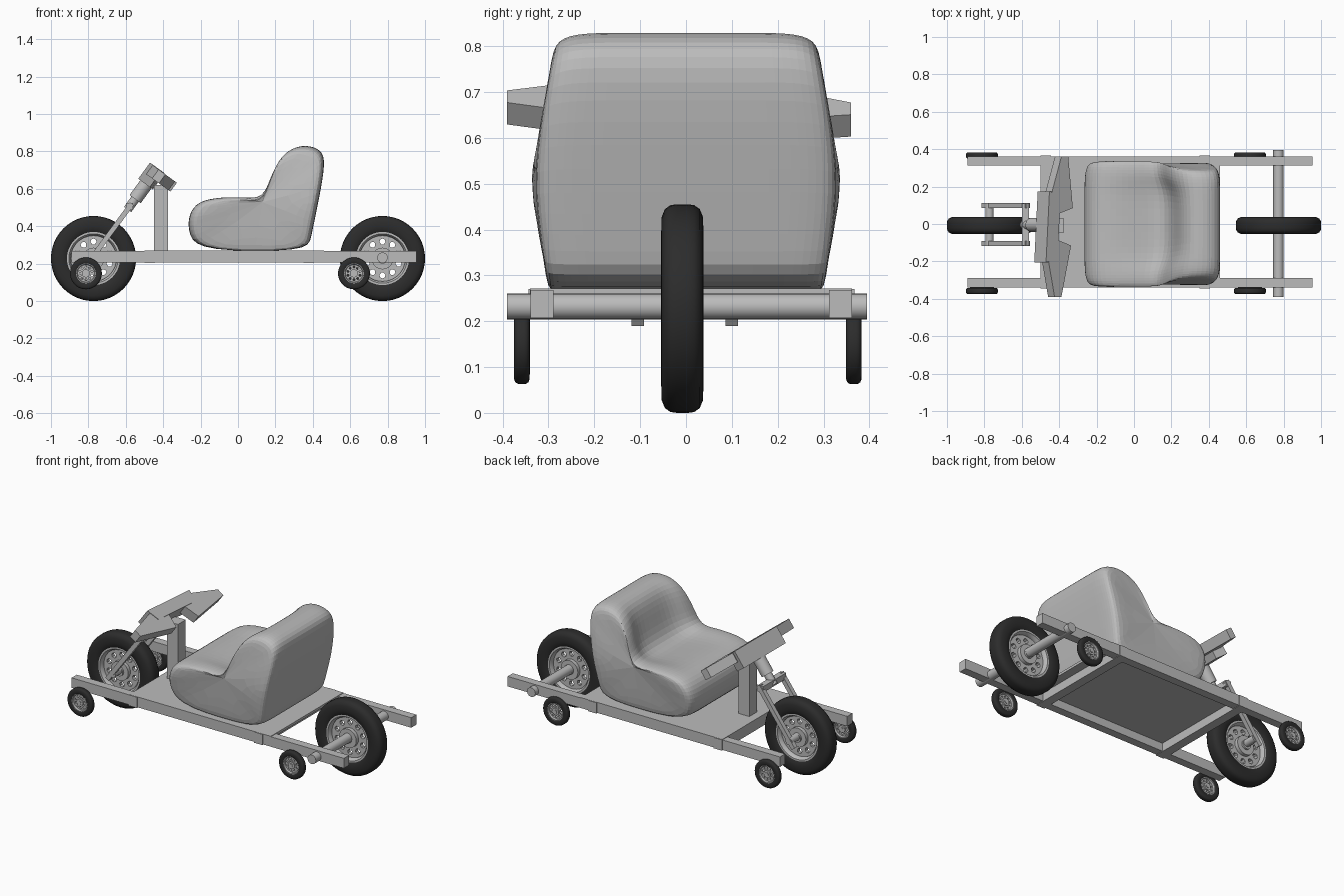
import bpy, bmesh, math
from mathutils import Vector, Matrix

if "Cube" in bpy.data.objects:
    bpy.data.objects.remove(bpy.data.objects["Cube"])

def material(name, v):
    m = bpy.data.materials.new(name)
    m.diffuse_color = (v, v, v, 1)
    m.use_nodes = True
    m.node_tree.nodes["Principled BSDF"].inputs["Base Color"].default_value = m.diffuse_color
    return m

GREY = material("mid grey", 0.5)
RUBBER = material("dark rubber", 0.025)

def finish(bm, name, mat=GREY, smooth=False):
    bmesh.ops.recalc_face_normals(bm, faces=bm.faces[:])
    me = bpy.data.meshes.new(name)
    bm.to_mesh(me)
    bm.free()
    me.materials.append(mat)
    ob = bpy.data.objects.new(name, me)
    bpy.context.collection.objects.link(ob)
    if smooth:
        bpy.ops.object.select_all(action='DESELECT')
        ob.select_set(True)
        bpy.context.view_layer.objects.active = ob
        bpy.ops.object.shade_smooth_by_angle(angle=math.radians(35))
    return ob

def box(name, x, y, z):
    bm = bmesh.new()
    size = Vector((x[1] - x[0], y[1] - y[0], z[1] - z[0]))
    mid = Vector((x[0] + x[1], y[0] + y[1], z[0] + z[1])) / 2
    bmesh.ops.create_cube(bm, size=1, matrix=Matrix.Translation(mid) @ Matrix.Diagonal(size).to_4x4())
    return finish(bm, name)

def rod(name, p, q, r, sides=24):
    """Round bar between two points; four sides give a square bar."""
    p, q = Vector(p), Vector(q)
    mat = Matrix.Translation((p + q) / 2) @ (q - p).to_track_quat('Z', 'Y').to_matrix().to_4x4()
    if sides == 4:
        mat = mat @ Matrix.Rotation(math.pi / 4, 4, 'Z')
    bm = bmesh.new()
    bmesh.ops.create_cone(bm, cap_ends=True, segments=sides, radius1=r, radius2=r,
                          depth=(q - p).length, matrix=mat)
    return finish(bm, name, smooth=sides > 4)

def lathe(name, profile, centre, mat, steps=48):
    """Spin a closed (radius, y) profile about the y axis."""
    bm = bmesh.new()
    rings = []
    for i in range(steps):
        a = 2 * math.pi * i / steps
        rings.append([bm.verts.new(Vector((r * math.cos(a), y, r * math.sin(a))) + centre)
                      for r, y in profile])
    n = len(profile)
    for i in range(steps):
        a, b = rings[i], rings[(i + 1) % steps]
        for j in range(n):
            k = (j + 1) % n
            bm.faces.new((a[j], a[k], b[k], b[j]))
    return finish(bm, name, mat, True)

def holed_disc(name, centre, r0, r1, hole, thick, count=10):
    """Wheel disc with a ring of round holes."""
    bm = bmesh.new()
    rm = (r0 + r1) / 2
    for s in range(count):
        a0, am, a1 = [2 * math.pi * (s + f) / count for f in (0, 0.5, 1)]
        edge = [(r0, a0), (r0, am), (r0, a1), (rm, a1), (r1, a1), (r1, am), (r1, a0), (rm, a0)]
        mid = Vector((rm * math.cos(am), 0, rm * math.sin(am)))
        outer = [Vector((r * math.cos(a), 0, r * math.sin(a))) for r, a in edge]
        inner = [mid + (p - mid).normalized() * hole for p in outer]
        vo = [bm.verts.new(p + centre) for p in outer]
        vi = [bm.verts.new(p + centre) for p in inner]
        for j in range(8):
            k = (j + 1) % 8
            bm.faces.new((vo[j], vo[k], vi[k], vi[j]))
    bmesh.ops.remove_doubles(bm, verts=bm.verts[:], dist=1e-5)
    ob = finish(bm, name)
    mod = ob.modifiers.new("thickness", 'SOLIDIFY')
    mod.thickness, mod.offset = thick, 0

def wheel(name, x, y, z, s=1.0):
    c = Vector((x, y, z))
    half = [(0.137, 0.034), (0.147, 0.042), (0.17, 0.046), (0.2, 0.045), (0.217, 0.038), (0.2255, 0.026), (0.2275, 0.012)]
    tyre = half + [(r, -w) for r, w in reversed(half)]
    lathe(name + "_tyre", [(r * s, w * s) for r, w in tyre], c, RUBBER)
    rim = [(0.142, 0.038), (0.132, 0.038), (0.122, 0.022), (0.122, -0.022), (0.132, -0.038), (0.142, -0.038)]
    lathe(name + "_rim", [(r * s, w * s) for r, w in rim], c, GREY)
    holed_disc(name + "_disc", c, 0.055 * s, 0.126 * s, 0.016 * s, 0.024 * s)
    hub = Vector((0, 0.034 * s, 0))
    rod(name + "_hub", c - hub, c + hub, 0.058 * s)
    rod(name + "_hub_cap", c - hub * 1.3, c + hub * 1.3, 0.028 * s)

# Main and stabiliser wheels
wheel("front_wheel", -0.7725, -0.008, 0.2275)
wheel("rear_wheel", 0.7725, -0.008, 0.2275)
for end, x in (("front", -0.813), ("rear", 0.62)):
    for side, y in (("left", -0.358), ("right", 0.366)):
        wheel(f"{end}_{side}_stabiliser", x, y, 0.148, 0.374)

# Chassis rails, cross bars, floor and rear axle
for side, y in (("left", -0.314), ("right", 0.337)):
    box(side + "_rail", (-0.89, 0.955), (y - 0.025, y + 0.025), (0.207, 0.268))
for end, x in (("front", -0.5), ("rear", 0.35)):
    box(end + "_cross_bar", (x, x + 0.056), (-0.344, 0.367), (0.204, 0.27))
box("floor", (-0.5, 0.46), (-0.34, 0.362), (0.256, 0.271))
rod("rear_axle", (0.7725, -0.39, 0.232), (0.7725, 0.395, 0.232), 0.028)

# Steering post, fork and column
box("steering_post", (-0.45, -0.375), (-0.045, 0.03), (0.26, 0.62))
for side, y in (("left", -0.105), ("right", 0.1)):
    rod(side + "_fork_leg", (-0.805, y, 0.198), (-0.568, y, 0.52), 0.019, 4)
rod("front_axle", (-0.7725, -0.115, 0.235), (-0.7725, 0.11, 0.235), 0.022)
rod("fork_bridge", (-0.58, -0.115, 0.505), (-0.58, 0.11, 0.505), 0.026, 4)
rod("lower_column", (-0.59, -0.005, 0.49), (-0.5, -0.005, 0.615), 0.024)
rod("upper_column", (-0.55, -0.005, 0.545), (-0.47, -0.005, 0.655), 0.037)

# Handlebar yoke: outlines lie in a plane square to the column
ORIGIN, ACROSS, ALONG = Vector((-0.524, -0.015, 0.647)), Vector((0.81, 0, -0.587)), Vector((0.587, 0, 0.81))

def yoke_part(name, outline, v0, v1):
    bm = bmesh.new()
    def ring(v):
        return [bm.verts.new(ORIGIN + ACROSS * (u + 0.06 * y) + ALONG * v + Vector((0, y, 0)))
                for u, y in outline]
    low, high = ring(v0), ring(v1)
    bm.faces.new(low)
    bm.faces.new(high)
    for j in range(len(low)):
        k = (j + 1) % len(low)
        bm.faces.new((low[j], low[k], high[k], high[j]))
    finish(bm, name)

yoke_part("handlebar_centre", [(0.0, -0.19), (0.0, 0.19), (0.075, 0.17), (0.075, -0.17)], 0, 0.107)
for side, s in (("left", -1), ("right", 1)):
    yoke_part(side + "_handlebar_arm", [(0.02, 0.19 * s), (0.07, 0.375 * s), (0.115, 0.375 * s),
                                        (0.162, 0.1 * s), (0.07, 0.07 * s)], 0.045, 0.104)

# Padded bucket seat: side profile lofted across y, hollowed in the middle
profile = [(-0.2, 0.265), (-0.265, 0.35), (-0.268, 0.46), (-0.215, 0.535), (-0.1, 0.558), (0.03, 0.558),
           (0.135, 0.55), (0.175, 0.67), (0.235, 0.795), (0.34, 0.84), (0.445, 0.815), (0.47, 0.745),
           (0.43, 0.53), (0.388, 0.33), (0.375, 0.265)]
hollow = {4: (0, -0.01), 5: (0.01, -0.025), 6: (0.045, -0.03), 7: (0.05, 0), 8: (0.025, 0)}

def half_width(z):
    return 0.308 + (z - 0.265) * 0.18 if z < 0.5 else 0.35 - (z - 0.5) * 0.16

bm = bmesh.new()
sections = []
for t in (-1, -0.95, -0.75, -0.5, 0, 0.5, 0.75, 0.95, 1):
    shrink = {1: 0.85, 0.95: 0.97}.get(abs(t), 1)
    row = []
    for i, (x, z) in enumerate(profile):
        y = t * half_width(z)
        if abs(t) <= 0.5 and i in hollow:
            x, z = x + hollow[i][0], z + hollow[i][1]
        x = 0.12 + (x - 0.12) * shrink
        if z > 0.3:
            z = 0.42 + (z - 0.42) * shrink
        row.append(bm.verts.new((x, y, z)))
    sections.append(row)
for a, b in zip(sections, sections[1:]):
    for j in range(len(profile)):
        k = (j + 1) % len(profile)
        bm.faces.new((a[j], a[k], b[k], b[j]))
bm.faces.new(sections[0])
bm.faces.new(sections[-1])
seat = finish(bm, "seat")
sub = seat.modifiers.new("padding", 'SUBSURF')
sub.levels = sub.render_levels = 2
